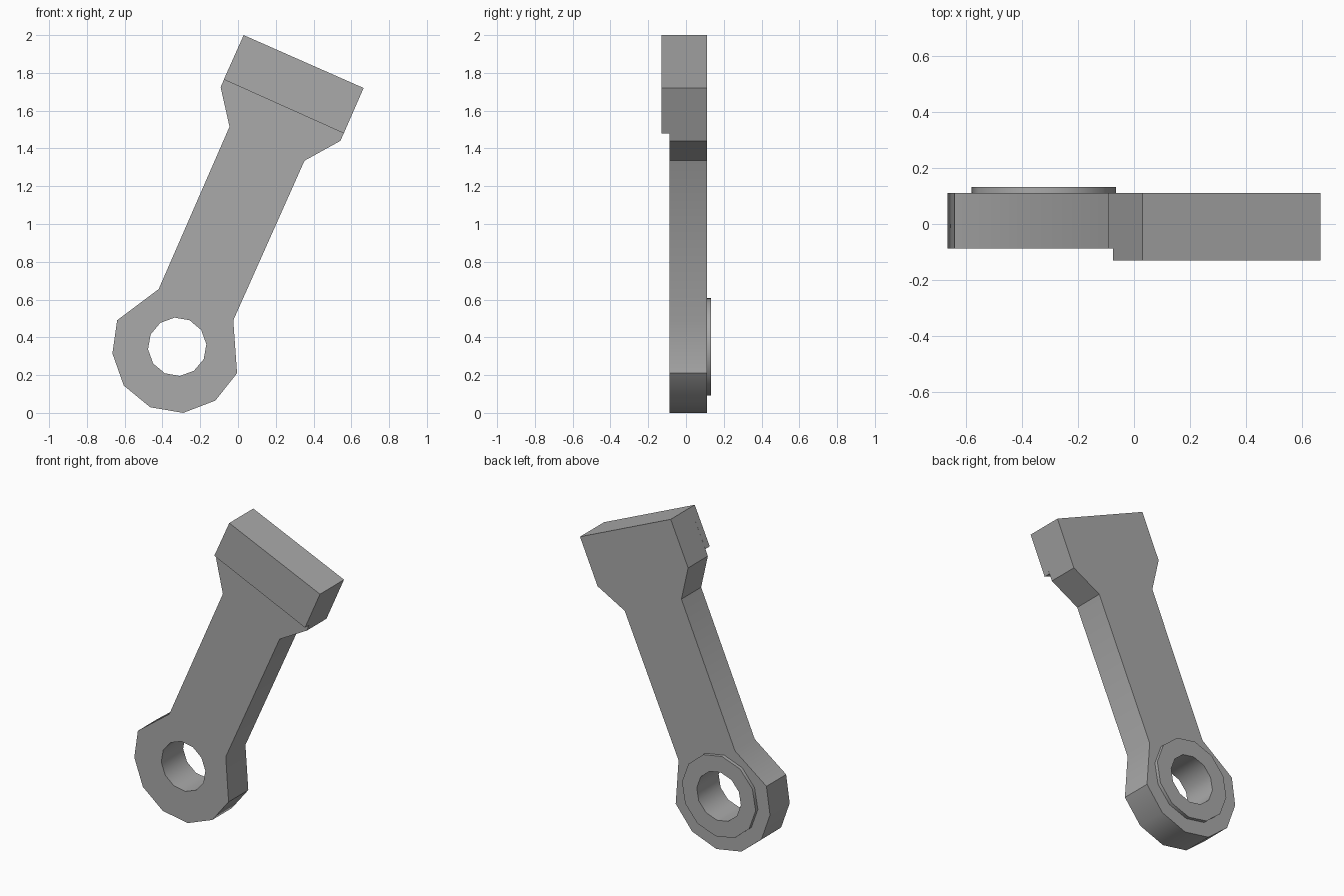
import bpy
from math import cos, sin, radians

cube = bpy.data.objects.get("Cube")
if cube:
    bpy.data.objects.remove(cube, do_unlink=True)

# One plain grey for every part
GREY = (0.4, 0.4, 0.4, 1)
grey = bpy.data.materials.new("plain grey")
grey.use_nodes = True
grey.diffuse_color = GREY
grey.node_tree.nodes["Principled BSDF"].inputs["Base Color"].default_value = GREY

EYE = (-0.322, 0.35)


def ring(radius, sides=12, turn=5):
    """Polygon around the centre of the lower eye."""
    angles = [radians(turn + 360 * i / sides) for i in range(sides)]
    return [(EYE[0] + radius * cos(a), EYE[1] + radius * sin(a)) for a in angles]


def plate(name, loops, front, back):
    """Filled x-z outline, later loops being holes, spanning front to back in y."""
    curve = bpy.data.curves.new(name, "CURVE")
    curve.dimensions = "2D"
    curve.fill_mode = "BOTH"
    curve.extrude = (back - front) / 2
    for loop in loops:
        spline = curve.splines.new("POLY")
        spline.points.add(len(loop) - 1)
        for point, (x, z) in zip(spline.points, loop):
            point.co = (x, z, 0, 1)
        spline.use_cyclic_u = True
    obj = bpy.data.objects.new(name, curve)
    bpy.context.collection.objects.link(obj)
    obj.rotation_euler.x = radians(90)
    obj.location.y = (front + back) / 2
    bpy.ops.object.select_all(action="DESELECT")
    obj.select_set(True)
    bpy.context.view_layer.objects.active = obj
    bpy.ops.object.convert(target="MESH")
    obj = bpy.context.object
    obj.data.materials.clear()
    obj.data.materials.append(grey)
    bpy.ops.object.transform_apply(location=True, rotation=True, scale=True)
    bpy.ops.object.shade_smooth_by_angle(angle=radians(31))
    return obj


# Leaning arm: faceted eye, straight shank and flared head
arm_outline = [
    (-0.025, 0.49), (-0.005, 0.21), (-0.12, 0.065), (-0.29, 0.0),
    (-0.465, 0.03), (-0.605, 0.145), (-0.665, 0.315), (-0.64, 0.49),
    (-0.42, 0.655), (-0.045, 1.515), (-0.092, 1.725), (0.03, 2.0),
    (0.665, 1.72), (0.542, 1.44), (0.352, 1.335),
]
bore = ring(0.155)
plate("arm", [arm_outline, bore], -0.087, 0.11)

# Raised block across the front of the head
plate("head_block", [[(-0.075, 1.765), (0.03, 2.0), (0.665, 1.72), (0.56, 1.48)]],
      -0.13, -0.087)

# Low collar around the bore on the back
plate("bore_collar", [ring(0.259), bore], 0.11, 0.132)
